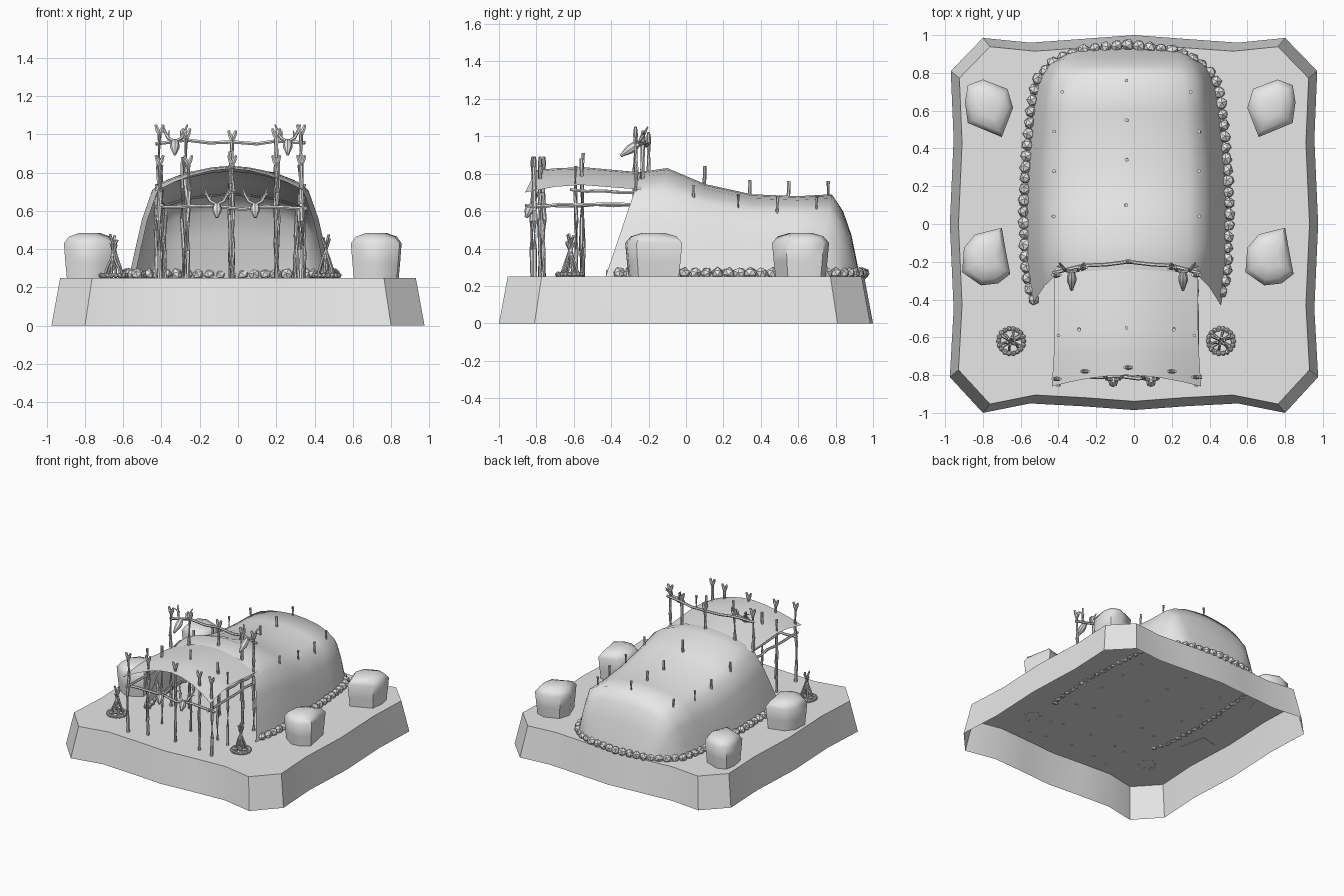
import bpy, bmesh, math, random
from mathutils import Vector, Matrix

random.seed(4)
cube = bpy.data.objects.get("Cube")
if cube:
    bpy.data.objects.remove(cube, do_unlink=True)

grey = bpy.data.materials.new("plain grey")
grey.use_nodes = True
grey.diffuse_color = (0.8, 0.8, 0.8, 1)
grey.node_tree.nodes["Principled BSDF"].inputs["Base Color"].default_value = (0.8, 0.8, 0.8, 1)

GROUND = 0.25
MID = -0.04      # the hut sits slightly off centre


def finish(name, bm, angle=35, recalc=True):
    if recalc:
        bmesh.ops.recalc_face_normals(bm, faces=bm.faces)
    mesh = bpy.data.meshes.new(name)
    bm.to_mesh(mesh)
    bm.free()
    mesh.materials.append(grey)
    obj = bpy.data.objects.new(name, mesh)
    bpy.context.collection.objects.link(obj)
    bpy.ops.object.select_all(action='DESELECT')
    obj.select_set(True)
    bpy.context.view_layer.objects.active = obj
    if angle:
        bpy.ops.object.shade_smooth_by_angle(angle=math.radians(angle))
    return obj


def loft(bm, rings, closed=True, start=True, end=True):
    rows = [[bm.verts.new(p) for p in ring] for ring in rings]
    n = len(rows[0])
    for a, b in zip(rows, rows[1:]):
        for i in range(n if closed else n - 1):
            j = (i + 1) % n
            bm.faces.new((a[i], a[j], b[j], b[i]))
    if closed and start:
        bm.faces.new(rows[0][::-1])
    if closed and end:
        bm.faces.new(rows[-1])


def tube(bm, points, radii, sides=6):
    pts = [Vector(p) for p in points]
    if not isinstance(radii, (list, tuple)):
        radii = [radii] * len(pts)
    rings = []
    for i, p in enumerate(pts):
        d = pts[min(i + 1, len(pts) - 1)] - pts[max(i - 1, 0)]
        q = d.to_track_quat('Z', 'Y')
        rings.append([p + q @ Vector((radii[i] * math.cos(a), radii[i] * math.sin(a), 0))
                      for a in (math.tau * k / sides for k in range(sides))])
    loft(bm, rings)


def branch(bm, a, b, r, wobble=0.006, parts=4):
    # crooked stick between two points
    a, b = Vector(a), Vector(b)
    pts = [a.lerp(b, i / parts) for i in range(parts + 1)]
    for p in pts[1:-1]:
        p += Vector([random.uniform(-wobble, wobble) for _ in range(3)])
    tube(bm, pts, r)


def pole(bm, x, y, top, r=0.011, fork=False):
    branch(bm, (x, y, GROUND - 0.005), (x, y, top), r)
    if fork:
        for s in (-1, 1):
            tube(bm, [(x, y, top - 0.01), (x + s * 0.012, y, top + 0.015),
                      (x + s * 0.02, y, top + 0.04)], [r, r * 0.9, r * 0.6])


def stone(bm, x, y, z, size):
    m = (Matrix.Translation((x, y, z))
         @ Matrix.Rotation(random.uniform(0, math.tau), 4, 'Z')
         @ Matrix.Rotation(random.uniform(-0.5, 0.5), 4, 'X')
         @ Matrix.Diagonal((size * random.uniform(0.9, 1.15), size * random.uniform(0.9, 1.1), size, 1)))
    bmesh.ops.create_icosphere(bm, subdivisions=1, radius=1, matrix=m)


# ground block: wavy outline, open underneath
half = [(0, 1.0), (0.27, 0.98), (0.55, 0.96), (0.8, 0.985), (0.97, 0.81), (0.955, 0.45),
        (0.975, 0), (0.955, -0.45), (0.975, -0.81), (0.8, -1.0), (0.55, -0.95), (0.27, -0.965), (0, -0.985)]
outline = half + [(-x, y) for x, y in half[-2:0:-1]]
bm = bmesh.new()
loft(bm, [[(x, y, 0) for x, y in outline],
          [(x * 0.953, y * 0.953, GROUND) for x, y in outline]], start=False)
finish("ground_block", bm)

# hide shell of the main hut, lofted from mouth to back wall
arch = [(1, 0), (0.94, 0.25), (0.87, 0.53), (0.77, 0.79), (0.63, 0.88), (0.43, 0.95), (0.2, 0.985), (0, 1)]
# ground half width, ground y, ridge y, ridge z
stations = [(0.50, -0.43, -0.24, 0.81), (0.53, -0.2, -0.1, 0.83), (0.53, 0.08, 0.1, 0.745),
            (0.52, 0.32, 0.35, 0.69), (0.50, 0.54, 0.6, 0.68), (0.48, 0.70, 0.78, 0.69),
            (0.45, 0.79, 0.84, 0.60), (0.42, 0.84, 0.885, 0.47), (0.36, 0.87, 0.93, GROUND)]


def hoop(w, gy, ry, top):
    side = [(w * fx, gy + (ry - gy) * fz, GROUND + (top - GROUND) * fz) for fx, fz in arch]
    return [(MID - x, y, z) for x, y, z in side] + [(MID + x, y, z) for x, y, z in side[-2::-1]]


bm = bmesh.new()
loft(bm, [hoop(*s) for s in stations], closed=False)
finish("hut_shell", bm, 60)

# porch canopy: edge y, middle y, edge z, ridge z, half width
bm = bmesh.new()
rows = []
for ey, my, ez, rz, w in [(-0.86, -0.80, 0.70, 0.82, 0.395), (-0.7, -0.68, 0.73, 0.83, 0.385),
                          (-0.56, -0.55, 0.74, 0.835, 0.38), (-0.24, -0.22, 0.715, 0.805, 0.38)]:
    row = []
    for i in range(9):
        u = i / 4 - 1
        k = 1 - abs(u) ** 1.8
        row.append((MID + u * w, ey + (my - ey) * k, ez + (rz - ez) * k))
    rows.append(row)
loft(bm, rows, closed=False)
finish("porch_canopy", bm, 60)

# porch posts
bm = bmesh.new()
for x, y in [(-0.41, -0.82), (-0.26, -0.78), (-0.03, -0.76), (0.2, -0.78), (0.33, -0.81)]:
    pole(bm, x, y, 0.85, 0.012, True)
for x, y, top in [(-0.4, -0.59, 0.84), (-0.29, -0.56, 0.88), (-0.04, -0.55, 0.91),
                  (0.21, -0.56, 0.88), (0.32, -0.59, 0.84)]:
    pole(bm, x, y, top, 0.01)
finish("porch_posts", bm)

# tall posts at the hut mouth
bm = bmesh.new()
for x, y, top in [(-0.41, -0.27, 1.01), (-0.27, -0.23, 0.99), (-0.03, -0.2, 0.98),
                  (0.2, -0.23, 0.99), (0.33, -0.27, 1.01)]:
    pole(bm, x, y, top, 0.013, True)
finish("mouth_posts", bm)

# rails
bm = bmesh.new()
branch(bm, (-0.43, -0.81, 0.62), (0.36, -0.81, 0.61), 0.01, 0.01, 7)
tube(bm, [(-0.43, -0.26, 0.95), (-0.27, -0.22, 0.97), (-0.15, -0.215, 0.955), (-0.03, -0.2, 0.96),
          (0.1, -0.215, 0.95), (0.2, -0.22, 0.965), (0.35, -0.26, 0.955)], 0.01)
for x in (-0.4, 0.33):
    branch(bm, (x, -0.86, 0.63), (x, -0.3, 0.635), 0.01, 0.007, 6)
    branch(bm, (x, -0.62, 0.715), (x, -0.27, 0.7), 0.009)
finish("rails", bm)

# hut frame poles poking through the hide
bm = bmesh.new()
for y, wide, side_top, mid_top in [(0.04, 0.385, 0.74, 0.84), (0.28, 0.383, 0.69, 0.765),
                                   (0.49, 0.383, 0.68, 0.76), (0.7, 0.34, 0.68, 0.76)]:
    for s in (-1, 1):
        pole(bm, MID + s * wide, y, side_top, 0.01)
    pole(bm, MID, y + 0.06, mid_top, 0.01)
finish("hut_frame_poles", bm)

# horned skulls hung on the rails
for name, x, y, z, reach in [("mouth_skull_right", -0.33, -0.25, 0.965, 0.1),
                             ("mouth_skull_left", 0.26, -0.25, 0.965, 0.1),
                             ("porch_skull_right", -0.11, -0.825, 0.635, 0.03),
                             ("porch_skull_left", 0.09, -0.825, 0.635, 0.03)]:
    bm = bmesh.new()
    base = Vector((x, y, z))
    tip = Vector((0, -reach, -0.07))
    tube(bm, [base + tip * t for t in (0, 0.25, 0.5, 0.8, 1)], [0.014, 0.024, 0.025, 0.014, 0.008], 8)
    for s in (-1, 1):
        horn = [base + Vector((s * a, b, c)) for a, b, c in
                [(0.008, 0, 0), (0.035, 0.005, 0.015), (0.05, 0.025, 0.045), (0.066, 0.045, 0.085)]]
        tube(bm, horn, [0.009, 0.009, 0.008, 0.004])
        tube(bm, [horn[1], horn[1] + Vector((-s * 0.006, 0.01, 0.04))], [0.007, 0.003])
        tube(bm, [horn[2], horn[2] + Vector((s * 0.03, 0, 0.012))], [0.007, 0.003])
    finish(name, bm)

# stones weighing down the hut edge, spaced evenly along a path
side = [(0.49, -0.4), (0.53, -0.27), (0.545, 0.08), (0.53, 0.35), (0.505, 0.62), (0.47, 0.77),
        (0.38, 0.86), (0.24, 0.92), (0, 0.95)]
path = [Vector((MID - x, y)) for x, y in side] + [Vector((MID + x, y)) for x, y in side[-2::-1]]
bm = bmesh.new()
step, carry = 0.059, 0.0
for a, b in zip(path, path[1:]):
    length = (b - a).length
    while carry < length:
        p = a.lerp(b, carry / length)
        stone(bm, p.x, p.y, GROUND + 0.018, 0.033)
        carry += step
    carry -= length
finish("edge_stones", bm, 0)

# camp fires: stone ring and crossed sticks
for name, x, y in [("fire_right", -0.65, -0.62), ("fire_left", 0.46, -0.62)]:
    bm = bmesh.new()
    for k in range(18):
        a = math.tau * k / 18
        stone(bm, x + 0.066 * math.cos(a), y + 0.066 * math.sin(a), GROUND + 0.012, 0.015)
    finish(name + "_stones", bm, 0)
    bm = bmesh.new()
    for k in range(6):
        a = math.tau * k / 6 + 0.3
        d = Vector((math.cos(a), math.sin(a), 0))
        foot = Vector((x, y, GROUND)) + d * 0.052
        top = Vector((x, y, random.uniform(0.42, 0.48))) - d * 0.02
        branch(bm, foot, top, 0.007, 0.003)
    for s in (-1, 1):
        branch(bm, (x - 0.05, y - s * 0.03, 0.265), (x + 0.05, y + s * 0.03, 0.265), 0.009, 0.002)
    finish(name + "_sticks", bm)

# boulders
rear = [(-0.03, 0.15), (0.1, 0.1), (0.13, 0.0), (0.07, -0.155), (-0.11, -0.08), (-0.125, 0.03), (-0.11, 0.12)]
front = [(0.08, 0.155), (0.1, 0.04), (0.125, -0.09), (0.06, -0.14), (-0.03, -0.15), (-0.13, -0.08),
         (-0.12, 0.05), (-0.06, 0.12)]
for name, shape, cx, cy, s in [("boulder_rear_right", rear, -0.77, 0.615, 1),
                               ("boulder_rear_left", rear, 0.73, 0.615, -1),
                               ("boulder_front_right", front, -0.78, -0.175, 1),
                               ("boulder_front_left", front, 0.72, -0.175, 1)]:
    bm = bmesh.new()
    loft(bm, [[(cx + s * x * k, cy + y * k, z) for x, y in shape]
              for z, k in [(GROUND - 0.002, 0.88), (0.33, 0.94), (0.43, 1), (0.465, 0.8), (0.483, 0.4)]])
    finish(name, bm, 50)
